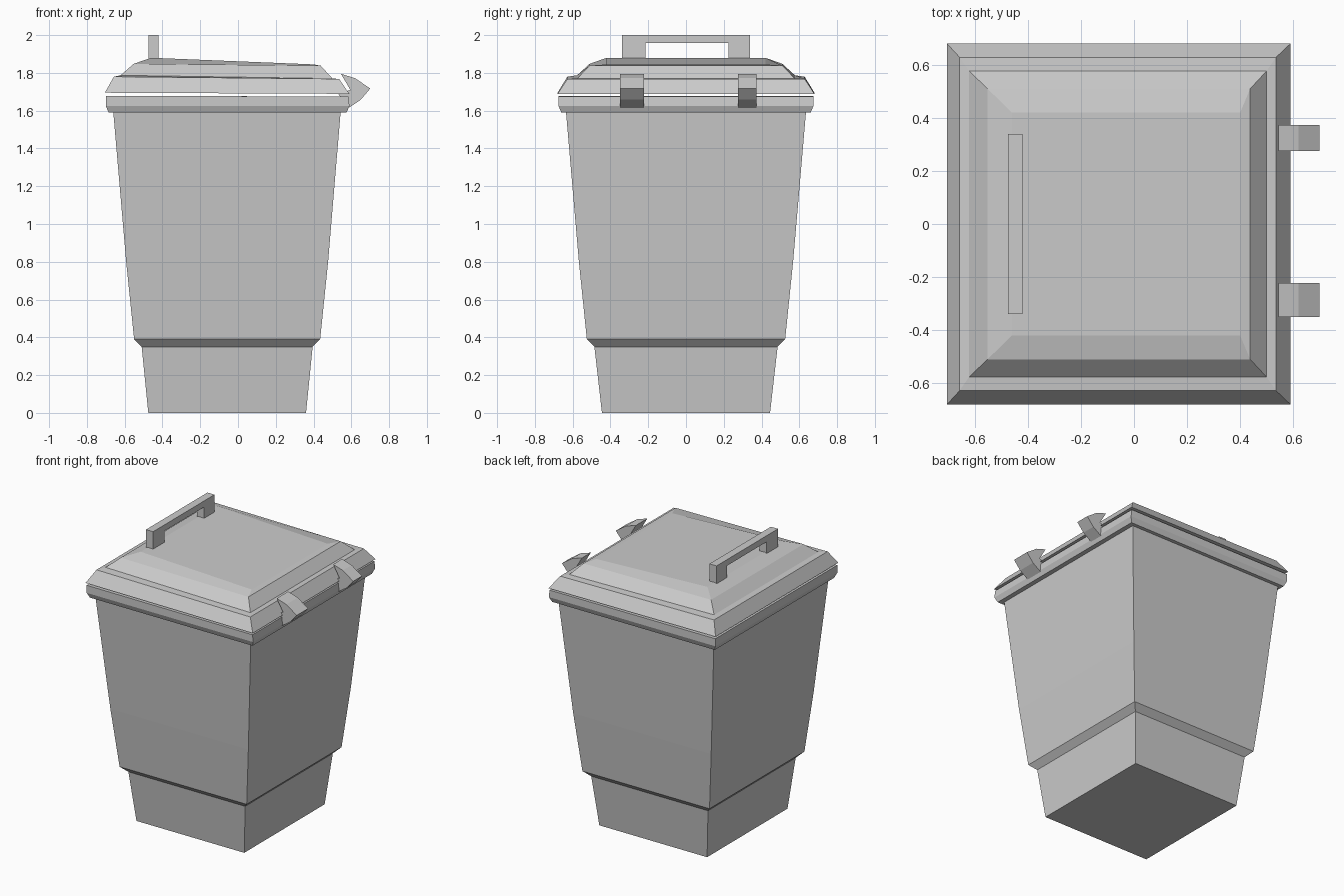
import bpy
import bmesh

cube = bpy.data.objects.get("Cube")
if cube:
    bpy.data.objects.remove(cube, do_unlink=True)

grey = bpy.data.materials.new("light_grey_plastic")
grey.use_nodes = True
colour = (0.6, 0.6, 0.6, 1)
grey.diffuse_color = colour
grey.node_tree.nodes["Principled BSDF"].inputs["Base Color"].default_value = colour


def finish(name, bm):
    bmesh.ops.recalc_face_normals(bm, faces=bm.faces[:])
    mesh = bpy.data.meshes.new(name)
    bm.to_mesh(mesh)
    bm.free()
    mesh.materials.append(grey)
    obj = bpy.data.objects.new(name, mesh)
    bpy.context.collection.objects.link(obj)
    return obj


def loft(name, rings):
    """Closed stack of rectangles: (x0, x1, half depth, z at x0, z at x1)."""
    bm = bmesh.new()
    loops = []
    for x0, x1, d, z0, z1 in rings:
        corners = ((x0, -d, z0), (x1, -d, z1), (x1, d, z1), (x0, d, z0))
        loops.append([bm.verts.new(c) for c in corners])
    for a, b in zip(loops, loops[1:]):
        for i in range(4):
            j = (i + 1) % 4
            bm.faces.new((a[i], a[j], b[j], b[i]))
    bm.faces.new(loops[0])
    bm.faces.new(loops[-1])
    return finish(name, bm)


def extrude(name, outline, axis, start, end):
    """Extrude an outline along x (points are y, z) or y (points are x, z)."""
    bm = bmesh.new()
    place = (lambda u, v, t: (t, u, v)) if axis == "x" else (lambda u, v, t: (u, t, v))
    sides = [[bm.verts.new(place(u, v, t)) for u, v in outline] for t in (start, end)]
    n = len(outline)
    for i in range(n):
        j = (i + 1) % n
        bm.faces.new((sides[0][i], sides[0][j], sides[1][j], sides[1][i]))
    for side in sides:
        bm.faces.new(side)
    return finish(name, bm)


# Tapered bin with stepped foot, overhanging rim and hollow inside
loft("bin_body", [
    (-0.475, 0.36, 0.445, 0, 0),
    (-0.51, 0.395, 0.485, 0.35, 0.35),
    (-0.55, 0.435, 0.525, 0.39, 0.39),
    (-0.592, 0.477, 0.567, 0.8, 0.8),
    (-0.66, 0.543, 0.635, 1.59, 1.59),
    (-0.685, 0.575, 0.66, 1.59, 1.59),
    (-0.7, 0.59, 0.675, 1.625, 1.625),
    (-0.7, 0.585, 0.675, 1.678, 1.675),
    (-0.63, 0.515, 0.605, 1.678, 1.675),
    (-0.52, 0.4, 0.49, 0.4, 0.4),
])

# Stepped lid, sloping gently towards the hinge side
loft("lid", [
    (-0.705, 0.59, 0.68, 1.695, 1.689),
    (-0.657, 0.535, 0.628, 1.78, 1.768),
    (-0.622, 0.5, 0.577, 1.787, 1.77),
    (-0.552, 0.438, 0.51, 1.848, 1.838),
    (-0.46, 0.4, 0.42, 1.88, 1.845),
])

# Grab handle on the lid
extrude("lid_handle", [
    (-0.34, 1.87), (-0.34, 2), (0.34, 2), (0.34, 1.87),
    (0.225, 1.87), (0.225, 1.957), (-0.215, 1.957), (-0.215, 1.87),
], "x", -0.475, -0.42)

# Pointed hinge clips joining lid and rim
clip = [(0.545, 1.795), (0.62, 1.772), (0.7, 1.717), (0.65, 1.658),
        (0.587, 1.615), (0.575, 1.65), (0.53, 1.685), (0.595, 1.71)]
for name, y0, y1 in (("front_hinge", -0.35, -0.223), ("back_hinge", 0.275, 0.373)):
    extrude(name, clip, "y", y0, y1)
